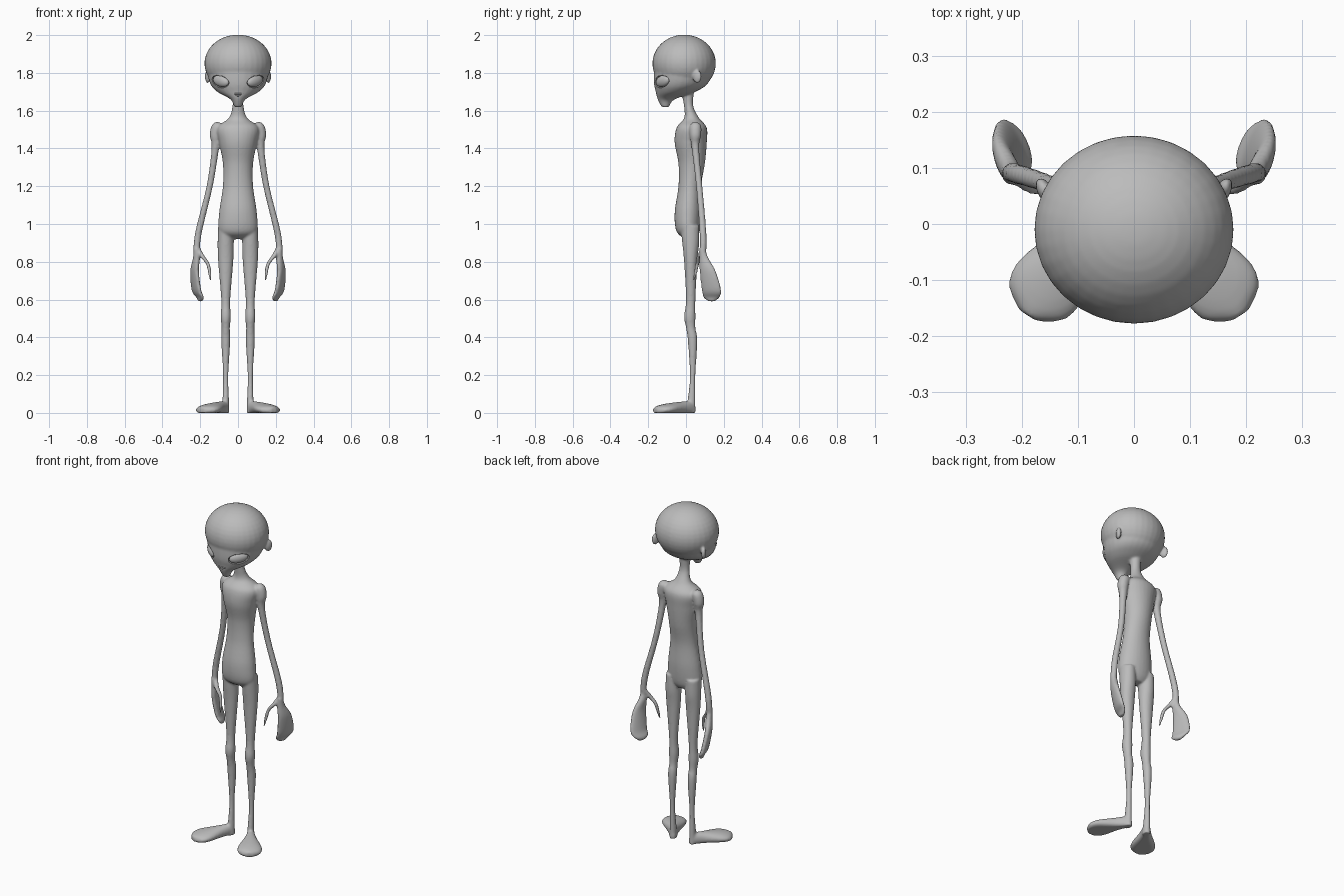
import bpy, bmesh, math
from mathutils import Matrix, Vector

cube = bpy.data.objects.get("Cube")
if cube:
    bpy.data.objects.remove(cube)

GREY = (0.5, 0.5, 0.5, 1)
skin = bpy.data.materials.new("grey skin")
skin.use_nodes = True
skin.diffuse_color = GREY
skin.node_tree.nodes["Principled BSDF"].inputs["Base Color"].default_value = GREY

SIDES, STEPS = 28, 6


def spline(a, b, c, d, t):
    """Catmull-Rom interpolation between b and c."""
    start, end = (c - a) / 2, (d - b) / 2
    return b + t * start + t * t * (3 * (c - b) - 2 * start - end) + t ** 3 * (2 * (b - c) + start + end)


def refine(rows):
    """Smoothly interpolate the cross-sections."""
    out = []
    last = len(rows) - 1
    for i in range(last):
        quad = [rows[max(i - 1, 0)], rows[i], rows[i + 1], rows[min(i + 2, last)]]
        for step in range(STEPS):
            out.append([spline(*values, step / STEPS) for values in zip(*quad)])
    return out + [rows[last]]


def loft(bm, rows, twist=0, matrix=Matrix(), mirror=False):
    """Rows are (height, half width, front y, back y) and optionally centre x."""
    for side in ((1, -1) if mirror else (1,)):
        rings = []
        for height, half_width, front, back, *shift in refine(rows):
            centre = Vector((sum(shift), (front + back) / 2, height))
            ring = []
            for k in range(SIDES):
                angle = math.tau * k / SIDES
                offset = Vector((half_width * math.cos(angle), (back - front) / 2 * math.sin(angle), 0))
                point = matrix @ (centre + Matrix.Rotation(twist, 3, 'Z') @ offset)
                ring.append(bm.verts.new((point.x * side, point.y, max(point.z, 0))))
            rings.append(ring)
        faces = [bm.faces.new(rings[0]), bm.faces.new(rings[-1])]
        for low, high in zip(rings, rings[1:]):
            for k in range(SIDES):
                n = (k + 1) % SIDES
                faces.append(bm.faces.new((low[k], low[n], high[n], high[k])))
        bmesh.ops.recalc_face_normals(bm, faces=faces)


def tube(bm, points):
    """Mirrored round limb through points (height, x, y, radius)."""
    loft(bm, [(z, r, y - r, y + r, x) for z, x, y, r in points], mirror=True)


def ellipsoid(bm, centre, size, turn=0, tilt=0):
    place = (Matrix.Translation(centre) @ Matrix.Rotation(turn, 4, 'Z')
             @ Matrix.Rotation(tilt, 4, 'Y') @ Matrix.Diagonal((*size, 1)))
    bmesh.ops.create_uvsphere(bm, u_segments=32, v_segments=20, radius=1, matrix=place)


def finish(bm, name):
    mesh = bpy.data.meshes.new(name)
    bm.to_mesh(mesh)
    bm.free()
    mesh.materials.append(skin)
    mesh.shade_smooth()
    ob = bpy.data.objects.new(name, mesh)
    bpy.context.collection.objects.link(ob)
    return ob


body = bmesh.new()

# Torso and neck
loft(body, [(.92, .05, 0, .05), (.96, .1, -.05, .07), (1.06, .1, -.06, .08),
            (1.2, .08, -.04, .08), (1.32, .08, -.04, .1), (1.43, .1, -.06, .11),
            (1.51, .11, -.05, .11), (1.56, .05, -.01, .07), (1.62, .03, -.01, .04),
            (1.68, .03, -.02, .04), (1.75, .04, -.03, .05)])

# Skull, with a face tapering to a small forward chin
ellipsoid(body, (0, -.01, 1.85), (.178, .168, .152))
loft(body, [(1.62, .02, -.13, -.09), (1.66, .04, -.15, -.06), (1.7, .11, -.16, .05),
            (1.75, .15, -.17, .12), (1.85, .17, -.17, .15)])

# Ears
for side in (-1, 1):
    ellipsoid(body, (side * .16, .06, 1.78), (.013, .025, .035), side * -.4)

# Arms
tube(body, [(1.54, .11, .05, .01), (1.52, .11, .05, .03), (1.47, .12, .05, .03),
            (1.4, .12, .05, .02), (1.2, .15, .07, .017), (.95, .21, .09, .018),
            (.82, .22, .09, .016)])

# Hands: flat mitts with a separate curved thumb
loft(body, [(.87, .015, .07, .1, .22), (.82, .018, .07, .12, .22), (.75, .018, .07, .16, .23),
            (.65, .018, .08, .19, .22), (.61, .014, .09, .18, .2), (.59, .01, .12, .15, .2)],
     twist=-.35, mirror=True)
tube(body, [(.87, .21, .09, .012), (.83, .19, .07, .014), (.79, .16, .06, .011),
            (.74, .15, .05, .009), (.7, .145, .04, .005)])

# Legs
loft(body, [(.99, .04, -.03, .07), (.9, .043, -.02, .07), (.8, .04, -.01, .06),
            (.6, .024, 0, .05), (.51, .027, -.01, .05), (.45, .022, 0, .05),
            (.38, .024, .01, .06), (.2, .014, .02, .05), (.08, .017, .01, .05), (0, .02, 0, .05)],
     matrix=Matrix.Translation((.065, 0, 0)), mirror=True)

# Feet: flat-soled paddles turned outward
along = Vector((.54, -.84, 0))
up = Vector((0, 0, 1))
foot = Matrix((up.cross(along), up, along)).transposed().to_4x4()
foot.translation = (.065, .03, 0)
loft(body, [(reach, half_width, -.01, top) for reach, half_width, top in
            [(-.02, .01, .03), (0, .02, .06), (.06, .035, .06), (.15, .066, .05),
             (.2, .06, .04), (.23, .02, .03)]], matrix=foot, mirror=True)

figure = finish(body, "body")

# Eye sockets cut from the face, with lidless eyes set inside
sockets, eyes = bmesh.new(), bmesh.new()
for side in (-1, 1):
    centre = (side * .09, -.122, 1.757)
    turn, tilt = side * .72, side * -.22
    ellipsoid(sockets, centre, (.058, .028, .035), turn, tilt)
    ellipsoid(eyes, centre, (.053, .021, .03), turn, tilt)
cutter = finish(sockets, "eye_socket_cutter")
cutter.hide_render = True
cutter.hide_viewport = True
finish(eyes, "eyes")

# Lips
lips = bmesh.new()
ellipsoid(lips, (0, -.151, 1.69), (.03, .008, .005))
ellipsoid(lips, (0, -.149, 1.68), (.02, .008, .005))
finish(lips, "lips")

# Fuse the body parts into one soft skin
fuse = figure.modifiers.new("fuse", 'REMESH')
fuse.mode = 'VOXEL'
fuse.voxel_size = .006
fuse.use_smooth_shade = True
soften = figure.modifiers.new("soften", 'SMOOTH')
soften.factor = .5
soften.iterations = 7
cut = figure.modifiers.new("sockets", 'BOOLEAN')
cut.operation = 'DIFFERENCE'
cut.solver = 'EXACT'
cut.object = cutter
